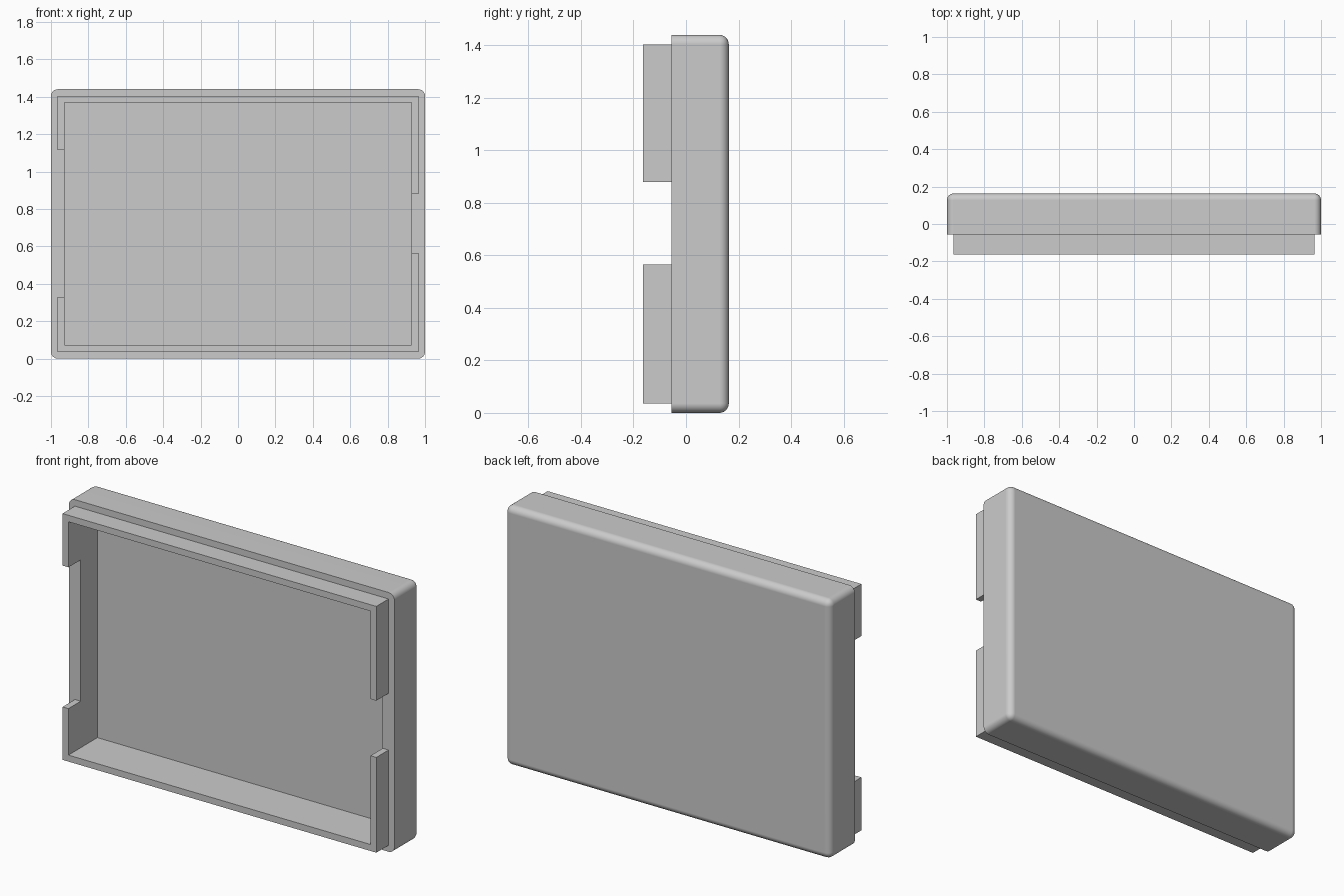
import bpy
import bmesh
from math import radians
from mathutils import Vector

cube = bpy.data.objects.get("Cube")
if cube:
    bpy.data.objects.remove(cube, do_unlink=True)

# Main dimensions
HEIGHT, HALF_DEPTH = 1.44, 0.163
RIM_Y = -0.055
WALL = 0.072
STEP = 0.036

grey = bpy.data.materials.new("plain_grey")
grey.use_nodes = True
colour = (0.6, 0.6, 0.6, 1)
grey.diffuse_color = colour
grey.node_tree.nodes["Principled BSDF"].inputs["Base Color"].default_value = colour


def box(name, low, high, radius=0):
    """Box between two corners; a radius rounds every edge except the front ones."""
    low, high = Vector(low), Vector(high)
    bm = bmesh.new()
    bmesh.ops.create_cube(bm, size=1)
    for v in bm.verts:
        v.co = (low + high) / 2 + v.co * (high - low)
    if radius:
        edges = [e for e in bm.edges if max(v.co.y for v in e.verts) > low.y + 0.001]
        bmesh.ops.bevel(bm, geom=edges, offset=radius, segments=6,
                        profile=0.5, affect='EDGES')
    mesh = bpy.data.meshes.new(name)
    bm.to_mesh(mesh)
    bm.free()
    mesh.materials.append(grey)
    obj = bpy.data.objects.new(name, mesh)
    bpy.context.collection.objects.link(obj)
    return obj


def combine(target, tool, operation):
    """Apply a boolean and discard the tool object."""
    mod = target.modifiers.new(operation.title(), 'BOOLEAN')
    mod.operation, mod.solver, mod.object = operation, 'EXACT', tool
    bpy.context.view_layer.objects.active = target
    bpy.ops.object.modifier_apply(modifier=mod.name)
    bpy.data.objects.remove(tool, do_unlink=True)


# Rounded outer shell
cover = box("case_cover", (-1, RIM_Y, 0), (1, HALF_DEPTH, HEIGHT), STEP)

# Raised lip, set in from the shell
lip = box("lip", (STEP - 1, -HALF_DEPTH, STEP), (1 - STEP, 0, HEIGHT - STEP))
combine(cover, lip, 'UNION')

# Hollow interior
cavity = box("cavity", (WALL - 1, -0.3, WALL),
             (1 - WALL, HALF_DEPTH - WALL, HEIGHT - WALL))
combine(cover, cavity, 'DIFFERENCE')

# Gaps in the side lips: wide on the right, narrow on the left
for side, bottom, top in ((-1, 0.33, 1.115), (1, 0.565, 0.88)):
    xs = sorted((side * 0.8, side * 1.1))
    gap = box("gap", (xs[0], -0.3, bottom), (xs[1], RIM_Y, top))
    combine(cover, gap, 'DIFFERENCE')

# Smooth fillets, crisp corners
bpy.ops.object.select_all(action='DESELECT')
cover.select_set(True)
bpy.context.view_layer.objects.active = cover
bpy.ops.object.shade_smooth_by_angle(angle=radians(30))
normals = cover.modifiers.new("Flat face normals", 'WEIGHTED_NORMAL')
normals.keep_sharp = True
